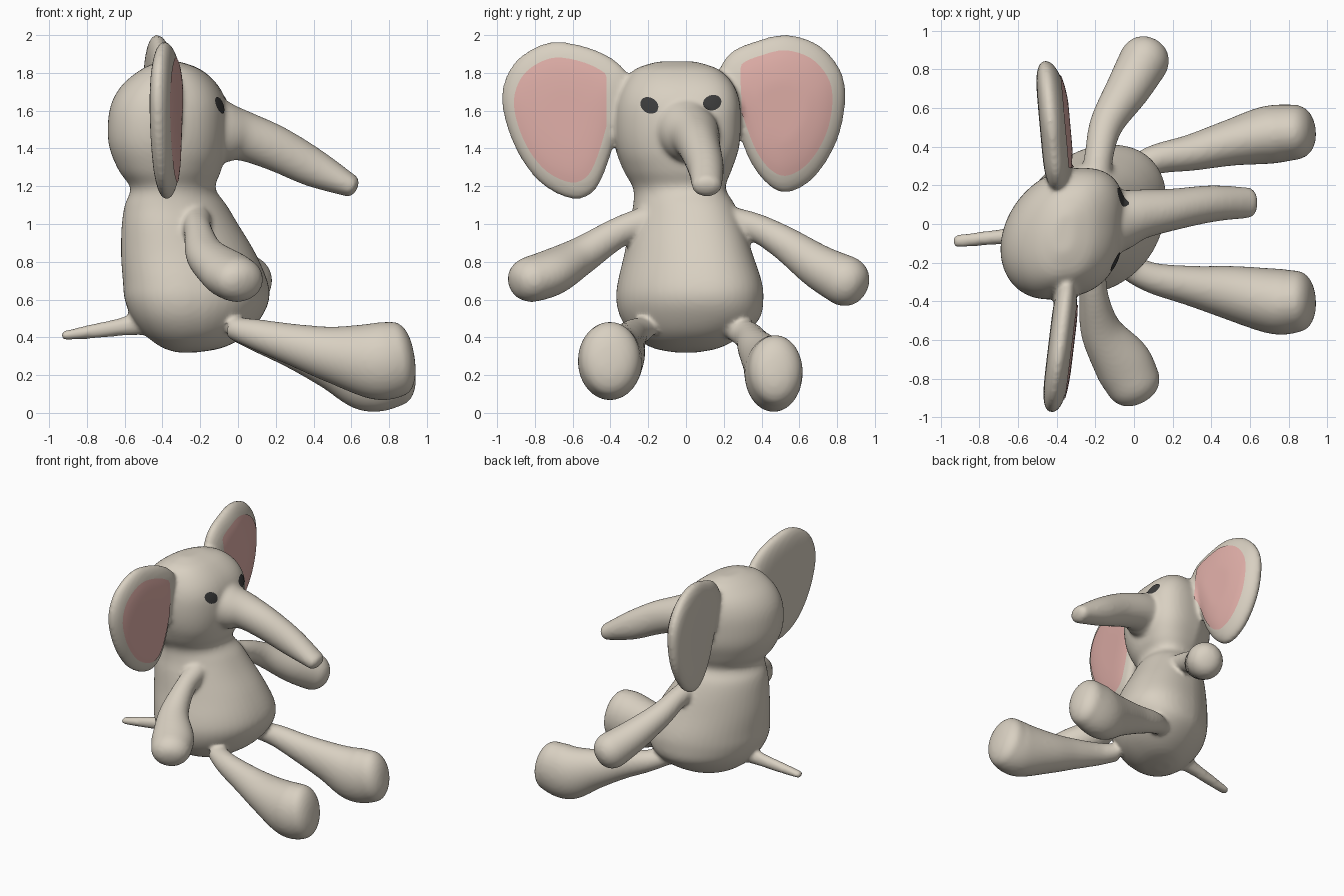
import bpy, bmesh, math
from mathutils import Vector
from mathutils.bvhtree import BVHTree

if "Cube" in bpy.data.objects:
    bpy.data.objects.remove(bpy.data.objects["Cube"])


def material(name, rgb):
    m = bpy.data.materials.new(name)
    m.diffuse_color = (*rgb, 1)
    m.use_nodes = True
    m.node_tree.nodes["Principled BSDF"].inputs["Base Color"].default_value = m.diffuse_color
    return m


PLUSH = material("beige plush", (0.69, 0.63, 0.535))
PINK = material("pink lining", (0.74, 0.425, 0.39))
BLACK = material("black eye", (0.045, 0.045, 0.045))


def spline(rows, steps, closed=False):
    """Catmull-Rom resampling of rows of numbers."""
    p = [Vector(r) for r in rows]
    n = len(p)
    out = []
    for i in range(n if closed else n - 1):
        if closed:
            a, b, c, d = (p[(i + k) % n] for k in (-1, 0, 1, 2))
        else:
            a, b, c, d = p[max(i - 1, 0)], p[i], p[i + 1], p[min(i + 2, n - 1)]
        for s in range(steps):
            t = s / steps
            out.append(0.5 * (2 * b + (c - a) * t + (2 * a - 5 * b + 4 * c - d) * t * t
                              + (3 * b - a - 3 * c + d) * t ** 3))
    if not closed:
        out.append(p[-1])
    return out


def skin(bm, rings):
    """Closed surface through a list of rings of points."""
    vs = [[bm.verts.new(p) for p in r] for r in rings]
    n = len(vs[0])
    for a, b in zip(vs, vs[1:]):
        for i in range(n):
            bm.faces.new((a[i], a[(i + 1) % n], b[(i + 1) % n], b[i]))
    bm.faces.new(vs[0][::-1])
    bm.faces.new(vs[-1])


def ellipse(c, u, v, n=32):
    return [c + u * math.cos(2 * math.pi * i / n) + v * math.sin(2 * math.pi * i / n)
            for i in range(n)]


def torso_ring(row, n=48):
    """Level ring, slightly skewed, with a squarer face side on the head."""
    z, x0, x1, y0, y1 = row
    e = 0.92 - 0.17 * min(max((z - 1.15) / 0.2, 0), 1)
    ring = []
    for i in range(n):
        a = 2 * math.pi * i / n
        c, s = math.cos(a), math.sin(a + 0.24)
        if c > 0:
            c, s = c ** e, math.copysign(abs(s) ** e, s)
        ring.append(Vector(((x0 + x1) / 2 + (x1 - x0) / 2 * c, (y0 + y1) / 2 + (y1 - y0) / 2 * s, z)))
    return ring


def limb(bm, rows, cap):
    """Tapered limb from rows (x, y, z, side radius, up radius) with a rounded end."""
    pts = spline(rows, 6)
    rings = []
    for i, p in enumerate(pts):
        q, r = pts[max(i - 1, 0)], pts[min(i + 1, len(pts) - 1)]
        t = Vector((r - q)[:3]).normalized()
        side = t.cross(Vector((0, 0, 1))).normalized()
        up = side.cross(t)
        rings.append(ellipse(Vector(p[:3]), side * p[3], up * p[4]))
    end = Vector(pts[-1][:3])
    for k in range(1, 7):
        a = k / 6 * 1.5
        s = math.cos(a) ** 0.8
        rings.append(ellipse(end + t * cap * math.sin(a), side * pts[-1][3] * s, up * pts[-1][4] * s))
    skin(bm, rings)


def ear(bm, outline, x_at, bulge):
    """Pillow-shaped ear from a (y, z) outline; x_at gives its middle plane."""
    pts = spline(outline, 4, True)
    mid = sum(pts, Vector((0, 0))) / len(pts)
    rings = []
    for k in range(-11, 12):
        a = k / 11 * 1.5
        s = math.cos(a) ** 0.36
        x = 0.06 * math.sin(a) + (bulge * (1 - s * s) if k > 0 else 0)
        ring = [mid + (p - mid) * s for p in pts]
        rings.append([Vector((x_at(p.x) + x, p.x, p.y)) for p in ring])
    skin(bm, rings)


bm = bmesh.new()

# torso and head: z, x min, x max, y min, y max
TORSO = [(0.32, -0.32, -0.22, -0.06, 0.06), (0.345, -0.40, -0.08, -0.18, 0.18),
         (0.41, -0.49, 0.04, -0.28, 0.30), (0.50, -0.56, 0.12, -0.345, 0.39),
         (0.60, -0.60, 0.165, -0.37, 0.41), (0.70, -0.61, 0.155, -0.36, 0.40),
         (0.85, -0.62, 0.09, -0.325, 0.35), (1.00, -0.615, 0.0, -0.30, 0.30),
         (1.10, -0.60, -0.06, -0.28, 0.26), (1.19, -0.57, -0.12, -0.28, 0.21),
         (1.28, -0.63, -0.09, -0.33, 0.24), (1.40, -0.68, -0.06, -0.375, 0.28),
         (1.52, -0.69, -0.05, -0.39, 0.29), (1.64, -0.67, -0.06, -0.38, 0.285),
         (1.74, -0.61, -0.11, -0.34, 0.25), (1.82, -0.51, -0.20, -0.27, 0.17),
         (1.86, -0.42, -0.31, -0.15, 0.05)]
skin(bm, [torso_ring(r) for r in spline(TORSO, 4)])

# trunk and tail
limb(bm, [(-0.25, -0.02, 1.52, .2, .2), (-0.08, 0.02, 1.485, .16, .165), (0.03, .05, 1.465, .13, .132),
          (.2, .075, 1.40, .108, .12), (.4, .105, 1.297, .095, .102), (.59, .11, 1.205, .08, .062)], 0.045)
limb(bm, [(-.48, -.05, .48, .05, .07), (-.62, -.06, .455, .042, .048),
          (-.78, -.075, .43, .037, .038), (-.92, -.09, .41, .034, .024)], 0.018)

# arms
limb(bm, [(-.22, -.2, 1.02, .08, .08), (-.21, -.36, .955, .075, .08), (-.17, -.55, .835, .108, .1),
          (-.065, -.71, .745, .15, .122), (-.01, -.81, .71, .145, .122)], 0.125)
limb(bm, [(-.2, .2, 1.02, .08, .08), (-.18, .36, .985, .075, .075), (-.14, .52, .9, .088, .09),
          (-.03, .7, .775, .115, .117), (.05, .84, .70, .13, .135)], 0.125)

# legs
limb(bm, [(-.03, -.22, .45, .07, .06), (.1, -.28, .415, .08, .082), (.3, -.32, .36, .105, .112),
          (.5, -.355, .31, .14, .15), (.73, -.40, .275, .17, .205), (.84, -.40, .285, .16, .2)], 0.095)
limb(bm, [(-.03, .25, .45, .07, .06), (.1, .33, .405, .076, .08), (.3, .37, .34, .095, .108),
          (.5, .42, .27, .12, .148), (.69, .46, .21, .15, .203), (.83, .475, .225, .143, .19)], 0.105)

# ears
EARS = {
    "left": [(.17, 1.80), (.24, 1.91), (.36, 1.965), (.53, 2.003), (.70, 1.95), (.81, 1.83), (.845, 1.69),
             (.82, 1.5), (.75, 1.34), (.65, 1.22), (.53, 1.165), (.43, 1.21), (.34, 1.33), (.27, 1.5), (.2, 1.66)],
    "right": [(-.31, 1.80), (-.45, 1.91), (-.66, 1.965), (-.8, 1.935), (-.92, 1.84), (-.975, 1.69),
              (-.95, 1.52), (-.87, 1.34), (-.75, 1.2), (-.59, 1.13), (-.48, 1.18), (-.41, 1.33), (-.36, 1.5),
              (-.31, 1.66)],
}
PLANE = {"left": lambda y: -0.40 - 0.09 * (y - 0.2), "right": lambda y: -0.35 + 0.12 * (y + 0.35)}
for side, bulge in (("left", 0.04), ("right", 0.01)):
    ear(bm, EARS[side], PLANE[side], bulge)

# fuse all stuffed parts into one soft skin
bmesh.ops.recalc_face_normals(bm, faces=bm.faces[:])
mesh = bpy.data.meshes.new("plush_body")
bm.to_mesh(mesh)
bm.free()
body = bpy.data.objects.new("plush_body", mesh)
bpy.context.collection.objects.link(body)
remesh = body.modifiers.new("fuse", 'REMESH')
remesh.mode = 'VOXEL'
remesh.voxel_size = 0.014
soften = body.modifiers.new("soften", 'SMOOTH')
soften.factor = 0.5
soften.iterations = 8
dg = bpy.context.evaluated_depsgraph_get()
fused = bpy.data.meshes.new_from_object(body.evaluated_get(dg))
body.modifiers.clear()
body.data = fused
fused.materials.clear()
fused.materials.append(PLUSH)
fused.shade_smooth()
tree = BVHTree.FromPolygons([v.co for v in fused.vertices], [p.vertices[:] for p in fused.polygons])


def patch(name, pts, mat, rings):
    """Thin patch laid onto the skin, from a (y, z) outline seen from the face side."""
    mid = (Vector([min(p[i] for p in pts) for i in (0, 1)])
           + Vector([max(p[i] for p in pts) for i in (0, 1)])) / 2
    b = bmesh.new()

    def drop(q):
        hit, nor, _, _ = tree.ray_cast(Vector((1.5, q.x, q.y)), Vector((-1, 0, 0)))
        return b.verts.new(hit + nor * 0.005)

    centre = drop(mid)
    loops = [[drop(mid + (p - mid) * (k / rings)) for p in pts] for k in range(1, rings + 1)]
    n = len(pts)
    for i in range(n):
        j = (i + 1) % n
        b.faces.new((centre, loops[0][i], loops[0][j]))
        for a, c in zip(loops, loops[1:]):
            b.faces.new((a[i], c[i], c[j], a[j]))
    b.normal_update()
    if sum(f.normal.x for f in b.faces) < 0:
        bmesh.ops.reverse_faces(b, faces=b.faces[:])
    me = bpy.data.meshes.new(name)
    b.to_mesh(me)
    b.free()
    me.materials.append(mat)
    me.shade_smooth()
    bpy.context.collection.objects.link(bpy.data.objects.new(name, me))


# pink ear linings: the ear outline, shrunk and kept clear of the head
for side, mid, inner in (("left", Vector((.505, 1.6)), 0.29), ("right", Vector((-.66, 1.56)), 0.42)):
    pts = [mid + (p - mid) * 0.79 for p in spline(EARS[side], 4, True)]
    sign = 1 if side == "left" else -1
    patch("ear_lining_" + side, [Vector((sign * max(sign * p.x, inner), p.y)) for p in pts], PINK, 12)

# eyes
for side, y, z, tilt in (("left", .137, 1.64, 0.4), ("right", -.192, 1.627, -0.6)):
    u = Vector((math.cos(tilt), math.sin(tilt))) * 0.05
    v = Vector((-math.sin(tilt), math.cos(tilt))) * 0.04
    patch("eye_" + side, ellipse(Vector((y, z)), u, v, 20), BLACK, 4)
